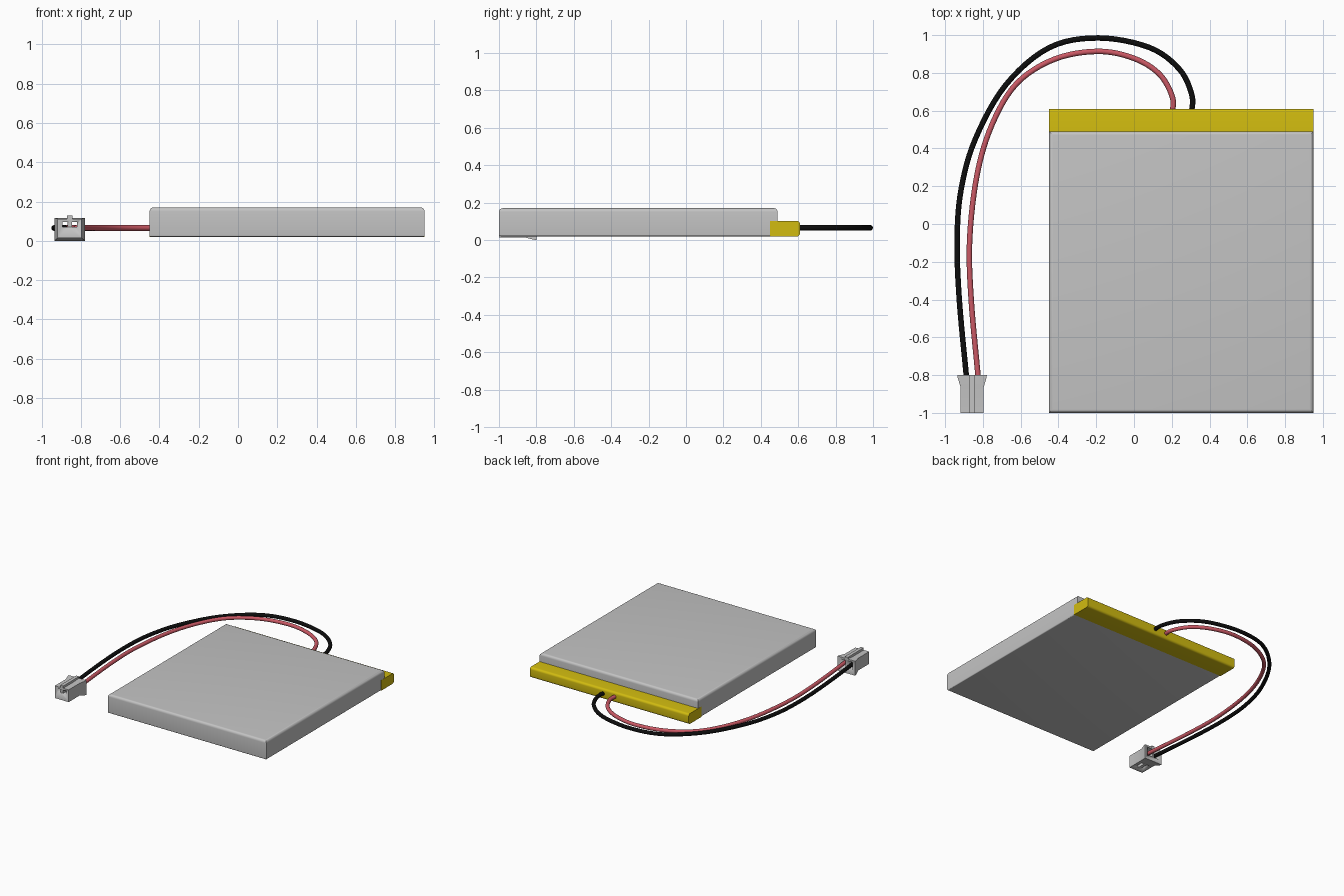
import bpy, bmesh, math
from mathutils import Vector

if "Cube" in bpy.data.objects:
    bpy.data.objects.remove(bpy.data.objects["Cube"])


def mat(name, rgb):
    m = bpy.data.materials.new(name)
    m.diffuse_color = (*rgb, 1)
    m.use_nodes = True
    m.node_tree.nodes["Principled BSDF"].inputs["Base Color"].default_value = m.diffuse_color
    return m


GREY = mat("silver_grey", (0.55, 0.55, 0.55))
YELLOW = mat("tape_yellow", (0.64, 0.50, 0.005))
RED = mat("wire_red", (0.60, 0.10, 0.13))
BLACK = mat("wire_black", (0.004, 0.004, 0.004))


def finish(bm, name, material):
    bmesh.ops.recalc_face_normals(bm, faces=bm.faces[:])
    me = bpy.data.meshes.new(name)
    bm.to_mesh(me)
    bm.free()
    ob = bpy.data.objects.new(name, me)
    bpy.context.collection.objects.link(ob)
    me.materials.append(material)
    bpy.ops.object.select_all(action='DESELECT')
    ob.select_set(True)
    bpy.context.view_layer.objects.active = ob
    bpy.ops.object.shade_smooth_by_angle(angle=math.radians(35))
    return ob


def box(lo, hi, name, material, bevels=()):
    """Box between two corners; bevels = (edge test on midpoint and direction, radius)."""
    lo, hi = Vector(lo), Vector(hi)
    bm = bmesh.new()
    bmesh.ops.create_cube(bm, size=1)
    for v in bm.verts:
        v.co = (lo + hi) / 2 + v.co * (hi - lo)
    for test, r in bevels:
        edges = [e for e in bm.edges
                 if test((e.verts[0].co + e.verts[1].co) / 2, e.verts[1].co - e.verts[0].co)]
        bmesh.ops.bevel(bm, geom=edges, offset=r, segments=5, profile=0.5, affect='EDGES')
    return finish(bm, name, material)


# Pouch cell with softly rounded top and bottom rims
box((-0.45, -1, 0.02), (0.95, 0.49, 0.17), "battery_cell", GREY,
    [(lambda c, d: c.z > 0.169, 0.02),
     (lambda c, d: c.z < 0.021, 0.008)])

# Yellow tape strip, rounded along its back edges
box((-0.451, 0.45, 0.019), (0.951, 0.61, 0.102), "tape_strip", YELLOW,
    [(lambda c, d: c.y > 0.6 and abs(d.x) > 1, 0.018)])


# Wires swept along smooth curves
def wire(name, pts, material, z=0.065, r=0.0145):
    n = len(pts)
    p = [Vector((x, y, z)) for x, y in pts]
    path = []
    for i in range(n - 1):
        a, b, c, d = p[max(i - 1, 0)], p[i], p[i + 1], p[min(i + 2, n - 1)]
        for k in range(6):
            t = k / 6
            path.append(0.5 * (2 * b + (c - a) * t + (2 * a - 5 * b + 4 * c - d) * t * t
                               + (3 * b - a - 3 * c + d) * t ** 3))
    path.append(p[-1])
    bm = bmesh.new()
    rings = []
    for i, q in enumerate(path):
        tan = (path[min(i + 1, len(path) - 1)] - path[max(i - 1, 0)]).normalized()
        side = tan.cross(Vector((0, 0, 1)))
        rings.append([bm.verts.new(q + side * (r * math.cos(a)) + Vector((0, 0, r * math.sin(a))))
                      for a in (math.tau * k / 14 for k in range(14))])
    for r0, r1 in zip(rings, rings[1:]):
        for k in range(14):
            bm.faces.new((r0[k], r0[k - 1], r1[k - 1], r1[k]))
    bm.faces.new(rings[0])
    bm.faces.new(rings[-1])
    return finish(bm, name, material)


wire("red_wire", [(0.2, 0.58), (0.204, 0.67), (0.135, 0.793), (0, 0.877), (-0.19, 0.914),
                  (-0.42, 0.873), (-0.62, 0.745), (-0.75, 0.53), (-0.83, 0.265),
                  (-0.87, -0.08), (-0.862, -0.4), (-0.826, -0.8), (-0.823, -0.84)], RED)
wire("black_wire", [(0.302, 0.58), (0.307, 0.68), (0.24, 0.82), (0.08, 0.935), (-0.19, 0.985),
                    (-0.45, 0.933), (-0.68, 0.735), (-0.84, 0.45), (-0.915, 0.185),
                    (-0.9365, -0.08), (-0.925, -0.4), (-0.888, -0.8), (-0.884, -0.84)], BLACK)

# Connector housing: straight block flaring at the wire end
CX = -0.857
bm = bmesh.new()
loops = []
for y, h, z0, z1 in ((-1, 0.061, 0.014, 0.112), (-0.865, 0.061, 0.014, 0.112),
                     (-0.815, 0.076, 0.002, 0.116), (-0.8, 0.078, 0.0, 0.116)):
    loops.append([bm.verts.new((CX + s * h, y, z)) for s, z in
                  ((-1, z0), (1, z0), (1, z1), (-1, z1))])
for l0, l1 in zip(loops, loops[1:]):
    for k in range(4):
        bm.faces.new((l0[k], l0[k - 1], l1[k - 1], l1[k]))
bm.faces.new(loops[0])
bm.faces.new(loops[-1])
housing = finish(bm, "connector_housing", GREY)

# Pin tunnels, wire pockets and underside slots cut from the housing
for s in (-1, 1):
    x = CX + s * 0.024
    for lo, hi in (((x - 0.013, -1.1, 0.07), (x + 0.013, -0.86, 0.096)),
                   ((CX + s * 0.031 - 0.024, -0.88, 0.035), (CX + s * 0.031 + 0.024, -0.7, 0.1)),
                   ((x - 0.012, -0.96, -0.1), (x + 0.012, -0.89, 0.04))):
        cutter = box(lo, hi, "slot_cutter", GREY)
        cutter.hide_render = True
        cutter.hide_set(True)
        mod = housing.modifiers.new("slot", 'BOOLEAN')
        mod.operation = 'DIFFERENCE'
        mod.solver = 'EXACT'
        mod.object = cutter

# Guide ridge on the connector
box((CX - 0.013, -1, 0.108), (CX + 0.013, -0.8, 0.13), "connector_ridge", GREY)
